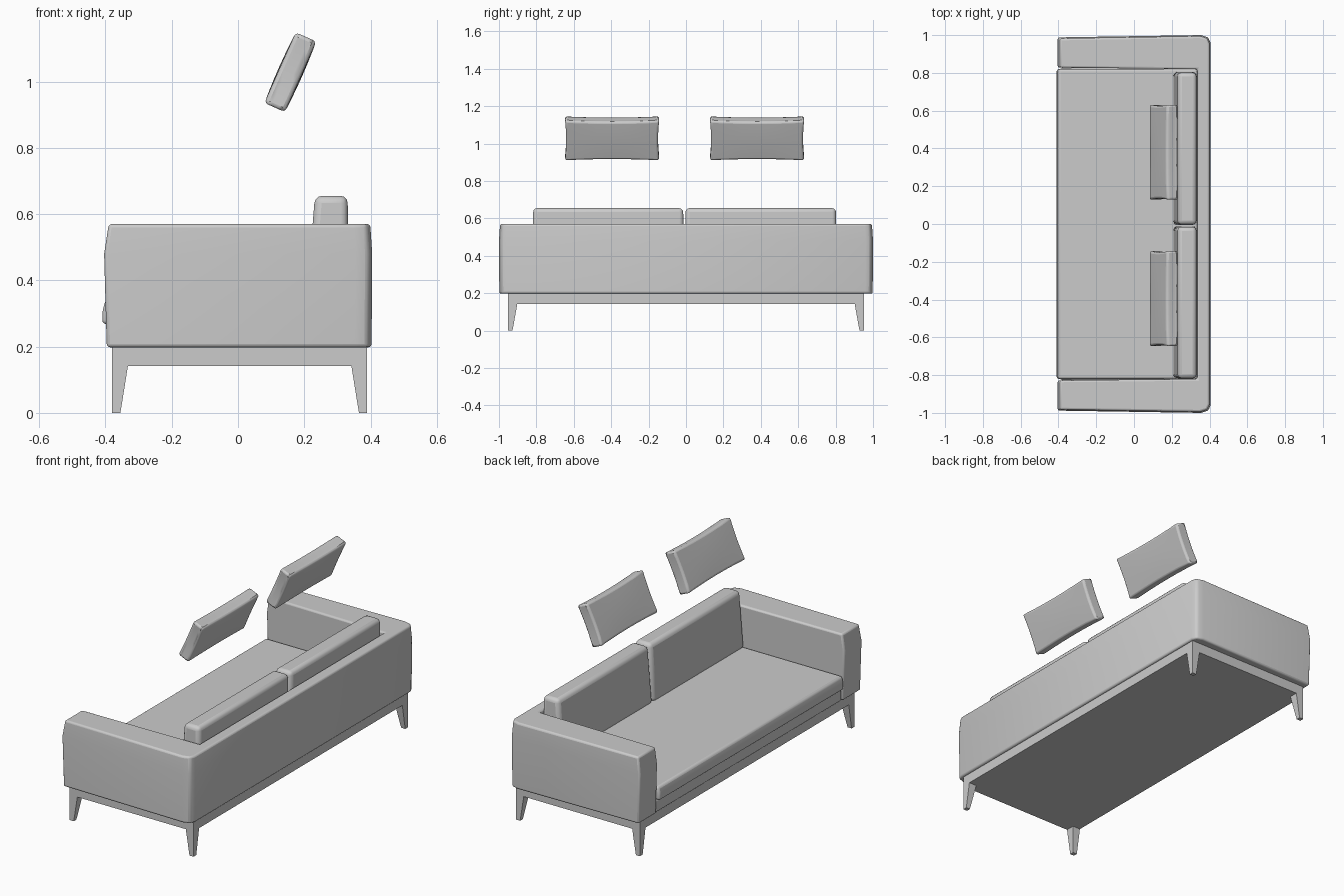
import bpy, bmesh, math
from mathutils import Matrix

if "Cube" in bpy.data.objects:
    bpy.data.objects.remove(bpy.data.objects["Cube"])


def finish(name, bm, bevel=0.0, segments=3, limit=30):
    bmesh.ops.recalc_face_normals(bm, faces=bm.faces)
    mesh = bpy.data.meshes.new(name)
    bm.to_mesh(mesh)
    bm.free()
    obj = bpy.data.objects.new(name, mesh)
    bpy.context.collection.objects.link(obj)
    if bevel:
        mod = obj.modifiers.new("soft_edges", 'BEVEL')
        mod.width, mod.segments = bevel, segments
        mod.limit_method, mod.angle_limit = 'ANGLE', math.radians(limit)
    bpy.ops.object.select_all(action='DESELECT')
    bpy.context.view_layer.objects.active = obj
    obj.select_set(True)
    bpy.ops.object.shade_smooth_by_angle(angle=math.radians(35))
    return obj


def loft(name, rings, **kw):
    """Skin a stack of (outline, z) rings and cap both ends."""
    bm = bmesh.new()
    loops = [[bm.verts.new((x, y, z)) for x, y in pts] for pts, z in rings]
    n = len(loops[0])
    for a, b in zip(loops, loops[1:]):
        for i in range(n):
            j = (i + 1) % n
            bm.faces.new((a[i], a[j], b[j], b[i]))
    bm.faces.new(loops[0][::-1])
    bm.faces.new(loops[-1])
    return finish(name, bm, **kw)


def rect(x0, x1, y0, y1):
    return [(x0, y0), (x1, y0), (x1, y1), (x0, y1)]


# Arms and back: one U-shaped shell, front ends leaning in near the top
def u_outline(front, inset):
    o, b = 1.0 - inset, 0.405 - inset
    half = [(front, o - 0.012), (b - 0.05, o), (b - 0.012, o - 0.012), (b, o - 0.04)]
    inner = [(0.335, 0.82), (front, 0.828)]
    return ([(x, y) for x, y in half] + [(x, -y) for x, y in reversed(half)]
            + [(x, -y) for x, y in reversed(inner)] + inner)


loft("arms_and_back", [(u_outline(-0.396, 0.002), 0.198), (u_outline(-0.404, 0), 0.48),
                       (u_outline(-0.390, 0.006), 0.57)], bevel=0.01)

# Seat deck and cushion
loft("seat_base", [(rect(-0.39, 0.34, -0.825, 0.825), z) for z in (0.198, 0.268)], bevel=0.008)
loft("seat_cushion", [(rect(-0.41, 0.335, -0.82, 0.82), 0.268),
                      (rect(-0.408, 0.335, -0.82, 0.82), 0.31),
                      (rect(-0.40, 0.335, -0.82, 0.82), 0.342)], bevel=0.012)

# Back cushions, thinner toward the top
for side, y0, y1 in (("left", -0.82, -0.012), ("right", -0.006, 0.805)):
    loft("back_cushion_" + side, [(rect(0.207, 0.333, y0, y1), 0.335),
                                  (rect(0.232, 0.331, y0 + 0.003, y1 - 0.003), 0.655)],
         bevel=0.022)

# Throw pillows: tilted, with pinched edges
for side, yc in (("left", -0.395), ("right", 0.38)):
    bm = bmesh.new()
    bmesh.ops.create_cube(bm, size=2)
    bmesh.ops.subdivide_edges(bm, edges=bm.edges[:], cuts=5, use_grid_fill=True)
    for v in bm.verts:
        t, u, w = v.co
        v.co = (t * 0.034 * (1 + 0.1 * (1 - u * u) * (1 - w * w)),
                u * 0.252 * (1 - 0.025 * (1 - w * w)),
                w * 0.117 * (1 - 0.06 * (1 - u * u)))
    bm.transform(Matrix.Translation((0.158, yc, 1.028))
                 @ Matrix.Rotation(math.radians(24), 4, 'Y'))
    finish("throw_pillow_" + side, bm, bevel=0.022, limit=50)

# Base frame and four tapered legs flush with its corners
loft("base_frame", [(rect(-0.38, 0.39, -0.952, 0.952), z) for z in (0.142, 0.2)])
for xname, x, sx in (("front", -0.38, 1), ("rear", 0.39, -1)):
    for yname, sy in (("left", -1), ("right", 1)):
        def foot(dx, dy):
            return rect(x, x + sx * dx, sy * 0.952, sy * (0.952 - dy))
        loft(f"leg_{xname}_{yname}", [(foot(0.025, 0.024), 0.0), (foot(0.030, 0.03), 0.03),
                                      (foot(0.048, 0.05), 0.143)])
